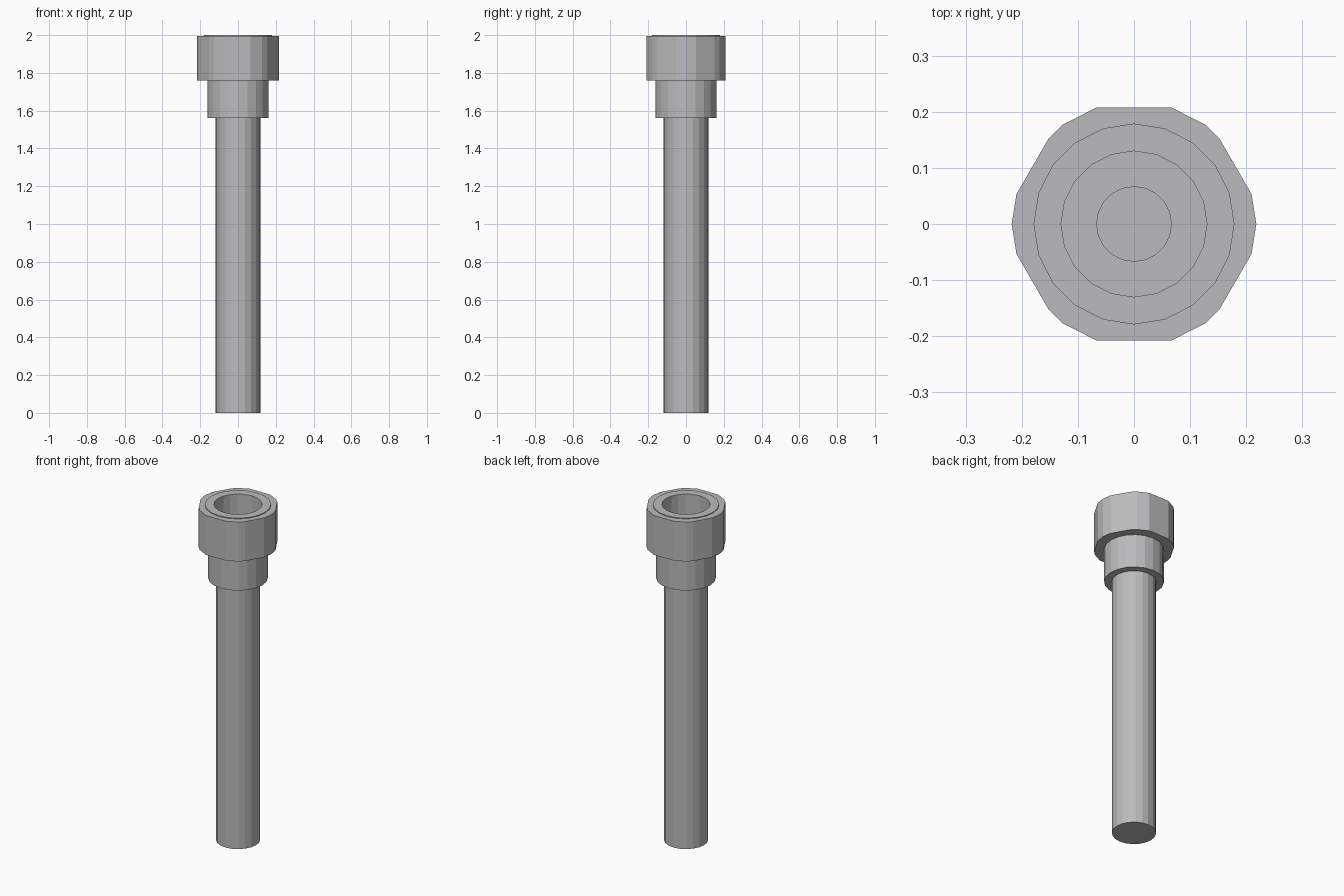
import bpy, bmesh
from math import sin, cos, tau
from mathutils import Vector

SIDES = 20
HEX_APOTHEM = 0.208

cube = bpy.data.objects.get("Cube")
if cube:
    bpy.data.objects.remove(cube, do_unlink=True)

steel = bpy.data.materials.new("grey_steel")
steel.use_nodes = True
grey = (0.5, 0.5, 0.51, 1)
steel.diffuse_color = grey
steel.node_tree.nodes["Principled BSDF"].inputs["Base Color"].default_value = grey


def lathe(profile):
    """Turn (radius, height) points round z; outside is to the right of the path."""
    bm = bmesh.new()
    rings = []
    for r, z in profile:
        n = SIDES if r > 0 else 1
        rings.append([bm.verts.new((r * cos(tau * i / SIDES), r * sin(tau * i / SIDES), z))
                      for i in range(n)])
    for a, b in zip(rings, rings[1:]):
        for i in range(SIDES):
            j = i + 1
            corners = [a[i % len(a)], a[j % len(a)], b[j % len(b)], b[i % len(b)]]
            bm.faces.new(list(dict.fromkeys(corners)))
    return bm


def finish(name, bm):
    mesh = bpy.data.meshes.new(name)
    bm.to_mesh(mesh)
    bm.free()
    mesh.materials.append(steel)
    obj = bpy.data.objects.new(name, mesh)
    bpy.context.collection.objects.link(obj)
    return obj


def cut_hex_flats(bm):
    """Slice six wrench flats into the round head and cap each one."""
    for k in range(6):
        angle = tau * (k + 0.5) / 6
        normal = Vector((cos(angle), sin(angle), 0))
        cut = bmesh.ops.bisect_plane(
            bm, geom=bm.verts[:] + bm.edges[:] + bm.faces[:],
            plane_co=normal * HEX_APOTHEM, plane_no=normal, clear_outer=True)
        edges = [e for e in cut["geom_cut"] if isinstance(e, bmesh.types.BMEdge)]
        for face in bmesh.ops.edgeloop_fill(bm, edges=edges)["faces"]:
            face.normal_update()
            if face.normal.dot(normal) < 0:
                face.normal_flip()


# Long closed stem
finish("stem", lathe([(0, 0), (0.119, 0), (0.119, 1.56)]))

# Round collar below the head
finish("collar", lathe([(0.119, 1.56), (0.161, 1.56), (0.161, 1.76)]))

# Head with flats and a thin raised face
head = lathe([(0.161, 1.76), (0.218, 1.76), (0.218, 1.995),
              (0.179, 1.995), (0.179, 2), (0.13, 2)])
cut_hex_flats(head)
finish("hex_head", head)

# Wide socket stepping down to a narrow blind bore
finish("bore", lathe([(0.13, 2), (0.13, 1.7), (0.0665, 1.7), (0.0665, 0.06), (0, 0.06)]))
